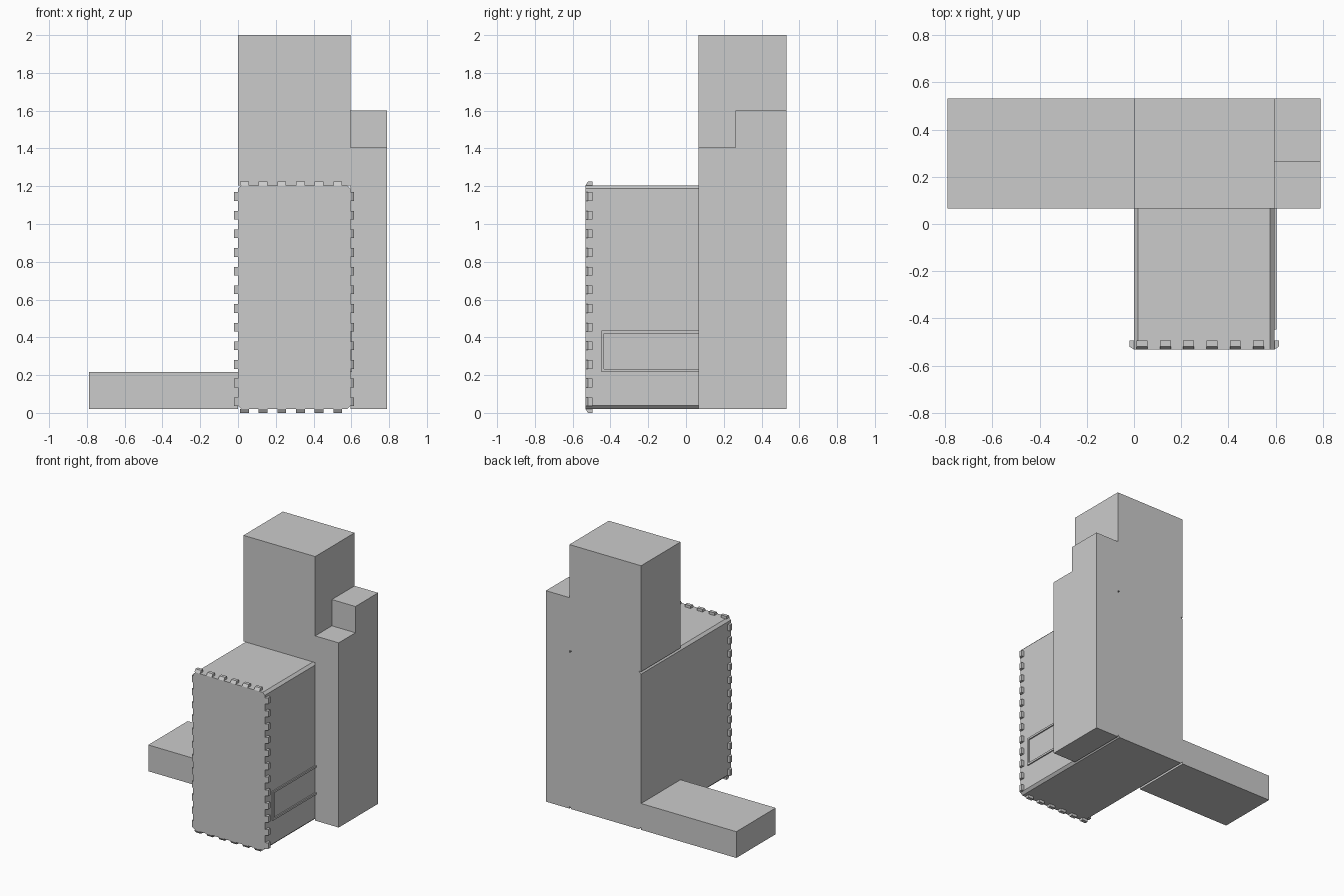
import bpy
import bmesh
from mathutils import Vector

cube = bpy.data.objects.get("Cube")
if cube:
    bpy.data.objects.remove(cube, do_unlink=True)

grey = bpy.data.materials.new("plain_grey")
grey.use_nodes = True
colour = (0.6, 0.6, 0.6, 1)
grey.diffuse_color = colour
grey.node_tree.nodes["Principled BSDF"].inputs["Base Color"].default_value = colour


def add_prism(bm, outline, sweep):
    """Sweep a closed outline of 3D points along a vector."""
    face = bm.faces.new([bm.verts.new(p) for p in outline])
    result = bmesh.ops.extrude_face_region(bm, geom=[face])
    moved = [g for g in result["geom"] if isinstance(g, bmesh.types.BMVert)]
    bmesh.ops.translate(bm, verts=moved, vec=Vector(sweep))


def add_box(bm, x, y, z):
    outline = [(x[0], y[0], z[0]), (x[1], y[0], z[0]),
               (x[1], y[1], z[0]), (x[0], y[1], z[0])]
    add_prism(bm, outline, (0, 0, z[1] - z[0]))


def finish(name, bm):
    bmesh.ops.recalc_face_normals(bm, faces=bm.faces)
    mesh = bpy.data.meshes.new(name)
    bm.to_mesh(mesh)
    bm.free()
    mesh.materials.append(grey)
    obj = bpy.data.objects.new(name, mesh)
    bpy.context.collection.objects.link(obj)
    return obj


def box(name, x, y, z):
    bm = bmesh.new()
    add_box(bm, x, y, z)
    return finish(name, bm)


WIDTH = 0.595
FRONT, MID, BACK = -0.532, 0.065, 0.532
BASE, ROOF, SIDE = 0.02, 1.205, 0.79
CUT = 0.018

# Main block: long box with the four lengthwise edges chamfered
bm = bmesh.new()
profile = [(CUT, BASE), (WIDTH - CUT, BASE), (WIDTH, BASE + CUT), (WIDTH, ROOF - CUT),
           (WIDTH - CUT, ROOF), (CUT, ROOF), (0, ROOF - CUT), (0, BASE + CUT)]
add_prism(bm, [(x, FRONT, z) for x, z in profile], (0, BACK - FRONT, 0))
finish("main_block", bm)

# Upper tower, low wing and stepped side block
box("upper_tower", (0, WIDTH), (MID, BACK), (ROOF, 2))
box("low_wing", (-SIDE, 0), (MID, BACK), (BASE, 0.217))

bm = bmesh.new()
step = 0.263
steps = [(MID, BASE), (BACK, BASE), (BACK, 1.602), (step, 1.602), (step, 1.405), (MID, 1.405)]
add_prism(bm, [(WIDTH, y, z) for y, z in steps], (SIDE - WIDTH, 0, 0))
finish("side_block", bm)

# Thin raised frame on the block's left wall
bm = bmesh.new()
proud = (WIDTH - 0.005, WIDTH + 0.009)
rim, start, low, high = 0.015, -0.448, 0.217, 0.435
add_box(bm, proud, (start, start + rim), (low, high))
add_box(bm, proud, (start + rim, MID), (low, low + rim))
add_box(bm, proud, (start + rim, MID), (high - rim, high))
finish("wall_frame", bm)

# Teeth around the front edge, each with a sloped front
PITCH, TOOTH, RISE = 0.0988, 0.046, 0.02
tooth_profile = [(0, FRONT), (RISE, FRONT + 0.013), (RISE, FRONT + 0.038), (0, FRONT + 0.038)]


def teeth(name, count, first, origin, outward, along):
    bm = bmesh.new()
    for i in range(count):
        corner = origin + along * (first + i * PITCH - TOOTH / 2)
        outline = [corner + outward * out + Vector((0, y, 0)) for out, y in tooth_profile]
        add_prism(bm, outline, along * TOOTH)
    finish(name, bm)


X, Z = Vector((1, 0, 0)), Vector((0, 0, 1))
teeth("top_teeth", 6, 0.034, Z * ROOF, Z, X)
teeth("bottom_teeth", 6, 0.034, Z * BASE, -Z, X)
teeth("right_teeth", 12, 0.059, X * 0, -X, Z)
teeth("left_teeth", 12, 0.059, X * WIDTH, X, Z)
